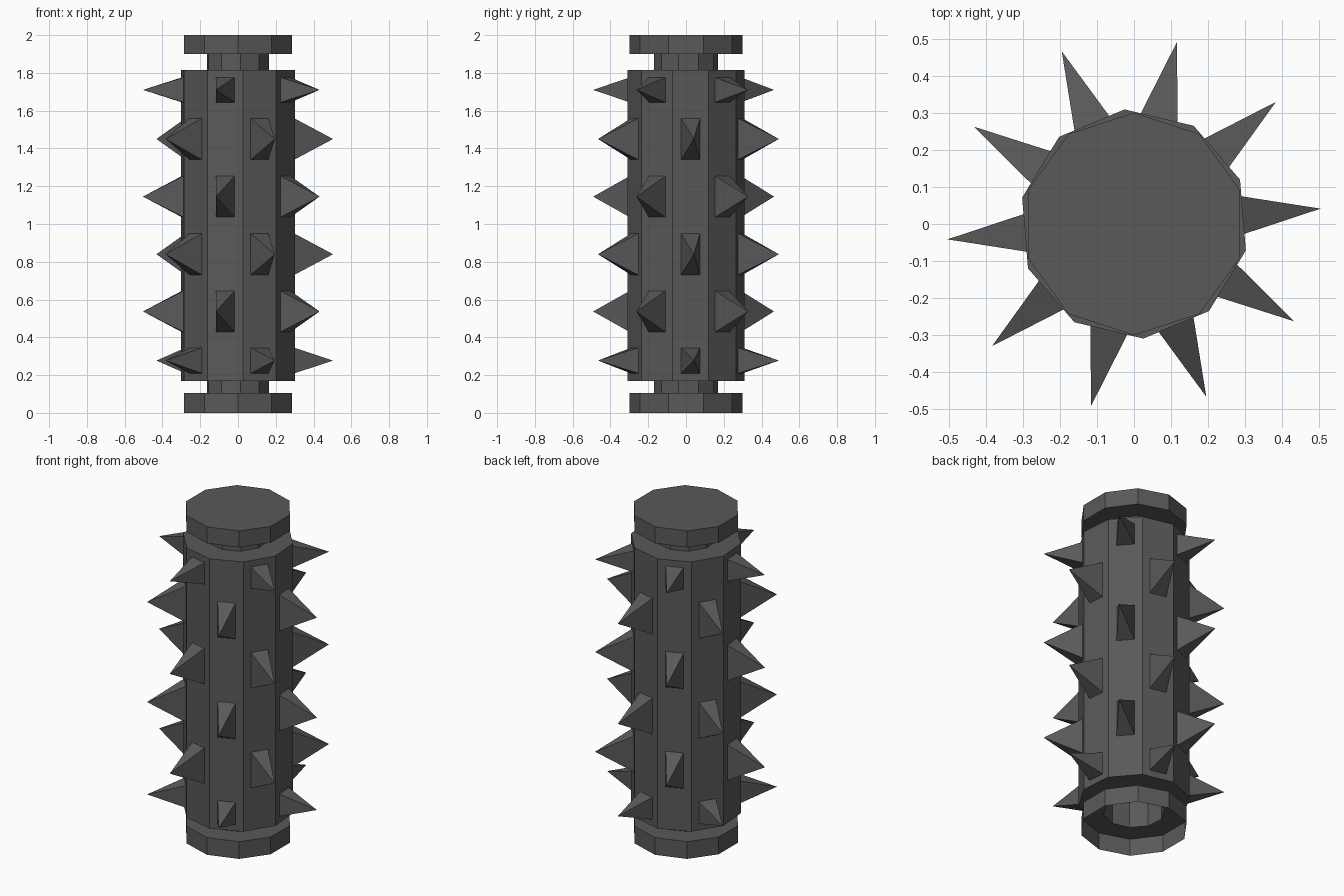
import bpy, bmesh, math

if "Cube" in bpy.data.objects:
    bpy.data.objects.remove(bpy.data.objects["Cube"])

mat = bpy.data.materials.new("dark grey")
mat.diffuse_color = (0.1, 0.1, 0.1, 1)
mat.use_nodes = True
mat.node_tree.nodes["Principled BSDF"].inputs["Base Color"].default_value = mat.diffuse_color

SIDES = 10
STEP = math.tau / SIDES
TWIST = math.radians(22.7)     # corner direction of roller and axle
CAP_TWIST = math.radians(18)   # corner direction of end caps


def make(name, bm):
    bmesh.ops.recalc_face_normals(bm, faces=bm.faces)
    me = bpy.data.meshes.new(name)
    bm.to_mesh(me)
    bm.free()
    me.materials.append(mat)
    ob = bpy.data.objects.new(name, me)
    bpy.context.collection.objects.link(ob)
    return ob


def lathe(name, profile, closed_loop=False, fill_last=False):
    """Ten-sided lathe; profile holds (radius, z, twist)."""
    bm = bmesh.new()
    rings = [[bm.verts.new((r * math.cos(t + i * STEP), r * math.sin(t + i * STEP), z))
              for i in range(SIDES)] for r, z, t in profile]
    pairs = list(zip(rings, rings[1:]))
    if closed_loop:
        pairs.append((rings[-1], rings[0]))
    for a, b in pairs:
        for i in range(SIDES):
            j = (i + 1) % SIDES
            bm.faces.new((a[i], a[j], b[j], b[i]))
    if fill_last:
        bm.faces.new(rings[-1])
    return make(name, bm)


# Hollow axle running the full length
lathe("axle", [(0.17, 0.105, TWIST), (0.17, 1.9, TWIST)])

# Main roller, with a bore for the axle
lathe("roller", [(0.17, 0.17, TWIST), (0.31, 0.17, TWIST),
                 (0.31, 1.815, TWIST), (0.17, 1.815, TWIST)])

# End caps: the lower one is open underneath, the upper one is closed
lathe("bottom_cap", [(0.3, 0, CAP_TWIST), (0.3, 0.105, CAP_TWIST), (0.17, 0.105, TWIST)])
lathe("top_cap", [(0.17, 1.9, TWIST), (0.3, 1.9, CAP_TWIST), (0.3, 2.0, CAP_TWIST)],
      fill_last=True)

# Spikes: alternating columns, (height, half base height)
COLUMNS = [[(1.45, 0.11), (0.84, 0.11), (0.277, 0.068)],
           [(1.71, 0.066), (1.145, 0.109), (0.537, 0.109)]]
BASE_R, TIP_R, HALF_W = 0.294, 0.505, 0.051
bm = bmesh.new()
for k in range(SIDES):
    a = TWIST - STEP / 2 + k * STEP
    c, s = math.cos(a), math.sin(a)
    for z, h in COLUMNS[k % 2]:
        base = [bm.verts.new((BASE_R * c - u * s, BASE_R * s + u * c, z + v))
                for u, v in ((-HALF_W, -h), (HALF_W, -h), (HALF_W, h), (-HALF_W, h))]
        tip = bm.verts.new((TIP_R * c, TIP_R * s, z))
        for i in range(4):
            bm.faces.new((base[i], base[(i + 1) % 4], tip))
        bm.faces.new(base[::-1])
make("spikes", bm)
